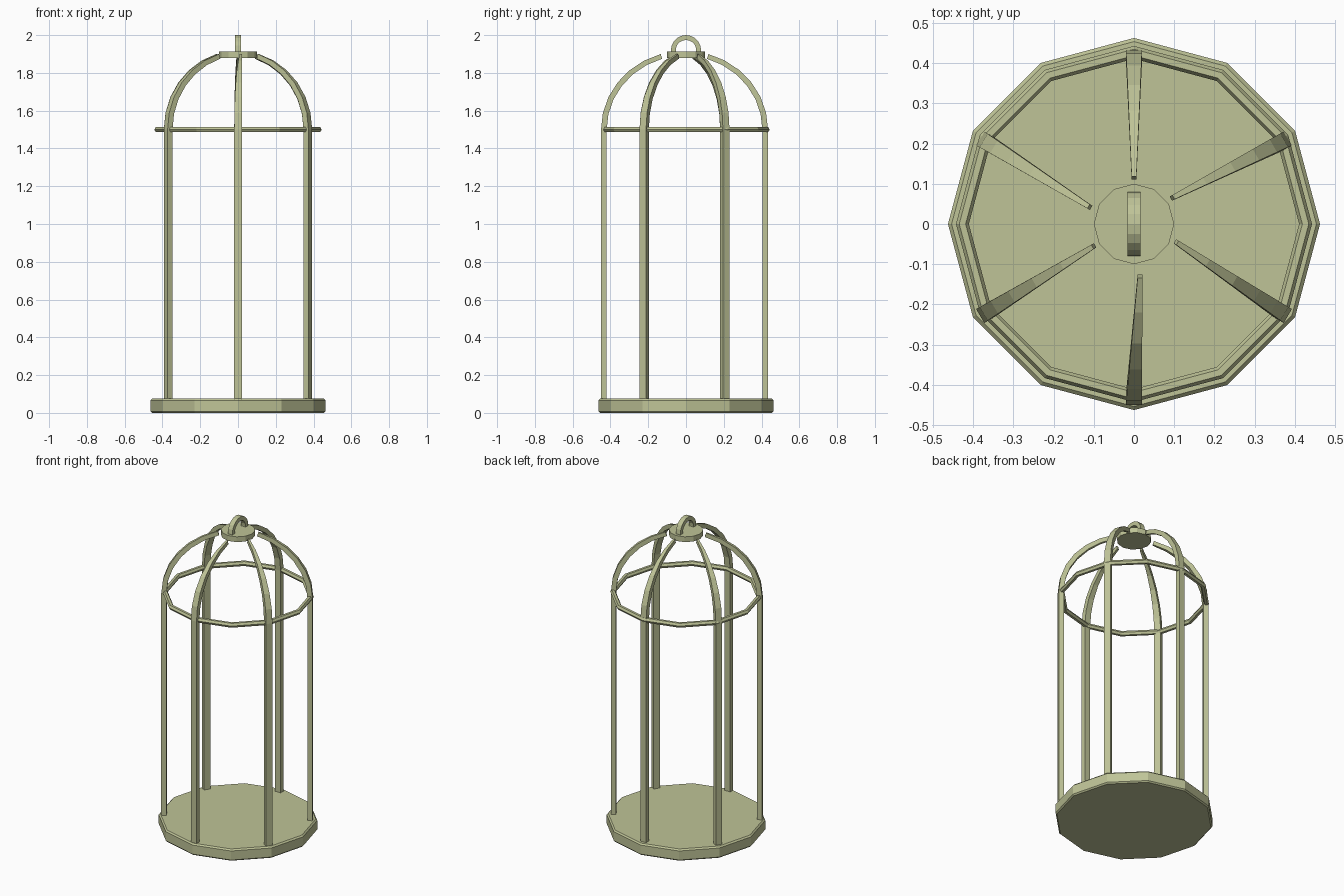
import bpy, bmesh
from math import sin, cos, pi, radians
from mathutils import Vector

cube = bpy.data.objects.get("Cube")
if cube:
    bpy.data.objects.remove(cube)

COLOR = (0.52, 0.55, 0.31, 1)
metal = bpy.data.materials.new("sage green metal")
metal.use_nodes = True
metal.diffuse_color = COLOR
metal.node_tree.nodes["Principled BSDF"].inputs["Base Color"].default_value = COLOR


def finish(name, bm):
    bmesh.ops.recalc_face_normals(bm, faces=bm.faces)
    mesh = bpy.data.meshes.new(name)
    bm.to_mesh(mesh)
    bm.free()
    mesh.materials.append(metal)
    obj = bpy.data.objects.new(name, mesh)
    bpy.context.collection.objects.link(obj)
    return obj


def loft(name, sections, closed=False):
    """Skin a list of point loops; cap the ends unless closed."""
    bm = bmesh.new()
    loops = [[bm.verts.new(p) for p in s] for s in sections]
    n = len(loops[0])
    pairs = list(zip(loops, loops[1:]))
    if closed:
        pairs.append((loops[-1], loops[0]))
    else:
        bm.faces.new(loops[0])
        bm.faces.new(loops[-1])
    for a, b in pairs:
        for i in range(n):
            j = (i + 1) % n
            bm.faces.new((a[i], a[j], b[j], b[i]))
    return finish(name, bm)


def turned(name, profile, closed=False, sides=12):
    """Turn a (radius, height) profile around the vertical axis."""
    angles = [2 * pi * i / sides for i in range(sides)]
    return loft(name, [[(r * cos(a), r * sin(a), z) for a in angles]
                       for r, z in profile], closed)


def rect(centre, u, v, thick, width):
    """Rectangular cross-section spanned by directions u and v."""
    u, v = u * thick / 2, v * width / 2
    return [centre + u + v, centre - u + v, centre - u - v, centre + u - v]


# Floor plate with chamfered rim
turned("base", [(0.455, 0), (0.463, 0.008), (0.463, 0.066), (0.454, 0.075), (0.39, 0.075)])

# Hoop with a hexagonal section
turned("hoop", [(0.427 + 0.016 * cos(k * pi / 3), 1.5 + 0.016 * sin(k * pi / 3))
                for k in range(6)], closed=True)

# Six bars that rise straight, then bend inward and narrow to a tip
TIPS = [(0.095, 0.065), (0, 0.115), (-0.11, 0.042),
        (-0.10, -0.055), (0.015, -0.13), (0.105, -0.045)]
RADIUS, STEPS, SWEEP = 0.427, 6, radians(73)
UP = Vector((0, 0, 1))
for k, tip in enumerate(TIPS):
    a = radians(30 + 60 * k)
    out = Vector((cos(a), sin(a), 0))
    side = Vector((-sin(a), cos(a), 0))
    foot = out * RADIUS + Vector((0, -0.008, 0))
    end = Vector((*tip, 0))
    sections = [rect(foot + UP * 0.07, out, side, 0.03, 0.04)]
    for i in range(STEPS + 1):
        b = SWEEP * i / STEPS
        f = (1 - cos(b)) / (1 - cos(SWEEP))
        centre = foot.lerp(end, f) + UP * (1.5 + 0.405 * sin(b))
        normal = out * cos(b) + UP * sin(b)
        sections.append(rect(centre, normal, side, 0.03 - 0.004 * f, 0.04 - 0.028 * f))
    loft(f"bar_{k + 1}", sections)

# Crown disc
turned("crown_disc", [(0.1, 1.88), (0.1, 1.914)])

# Hanging loop
X = Vector((1, 0, 0))
arch = []
for i in range(11):
    b = pi * i / 10
    d = Vector((0, cos(b), sin(b)))
    arch.append(rect(UP * 1.92 + d * 0.067, d, X, 0.026, 0.032))
foot_drop = UP * 0.015
arch.insert(0, [p - foot_drop for p in arch[0]])
arch.append([p - foot_drop for p in arch[-1]])
loft("hanging_loop", arch)
